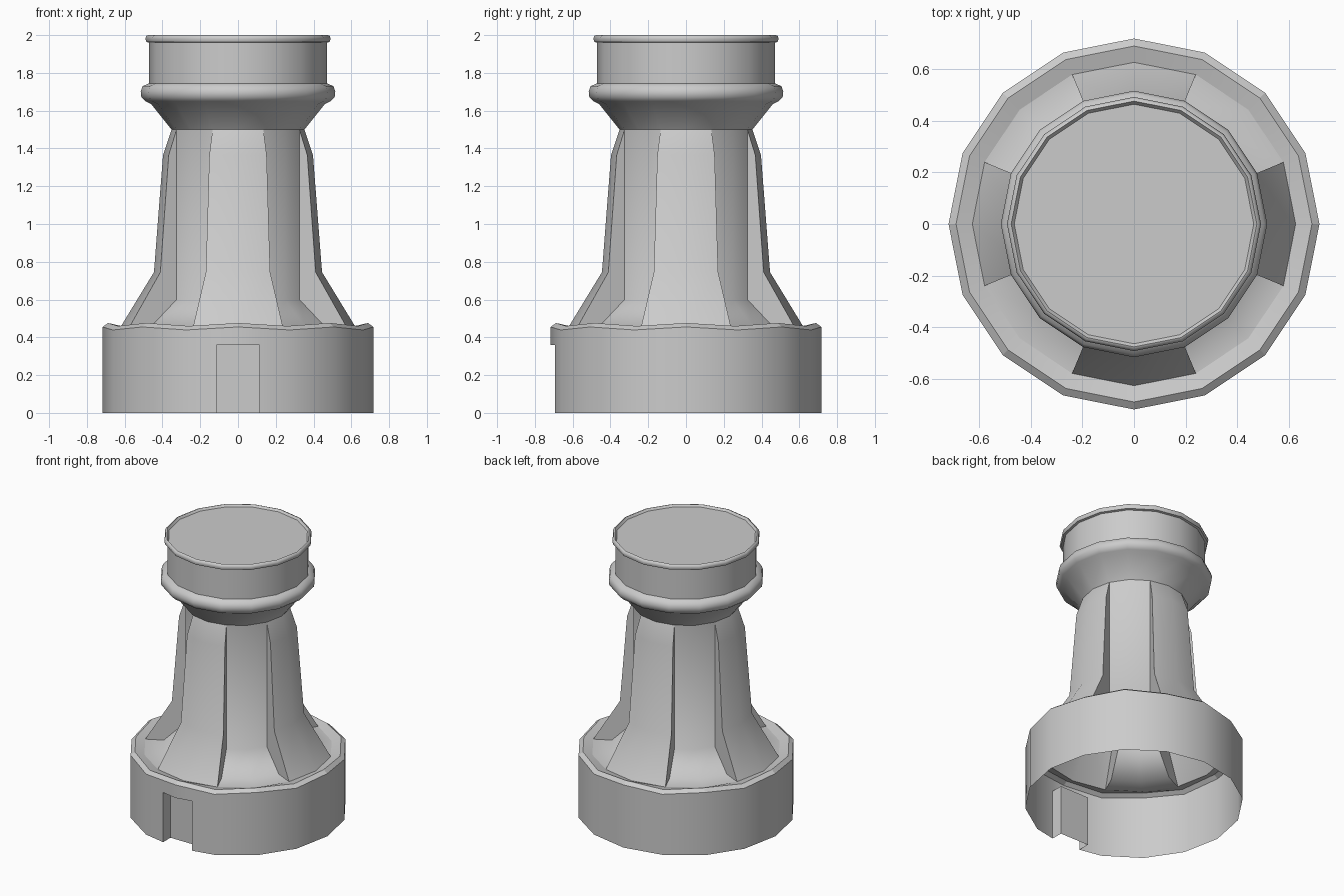
import bpy
import bmesh
from math import cos, sin, pi, radians
from mathutils import Vector

cube = bpy.data.objects.get("Cube")
if cube:
    bpy.data.objects.remove(cube, do_unlink=True)

SIDES = 16
STEP = 2 * pi / SIDES
RADIUS = 0.717
DOOR_HALF, DOOR_TOP, DOOR_BACK = 0.115, 0.36, -0.61

grey = bpy.data.materials.new("plain grey")
grey.use_nodes = True
grey.diffuse_color = (0.6, 0.6, 0.6, 1)
grey.node_tree.nodes["Principled BSDF"].inputs["Base Color"].default_value = (0.6, 0.6, 0.6, 1)


def polar(r, j, z):
    return Vector((r * cos(j * STEP), r * sin(j * STEP), z))


def wave(j):
    # gentle up and down of the rim, alternating from corner to corner
    return 0.008 if j % 2 == 0 else -0.008


def add_face(bm, points):
    bm.faces.new([bm.verts.new(p) for p in points])


def strip(bm, profile, j, wavy=False):
    # one side of a turned form, between corners j and j + 1
    for (r0, z0), (r1, z1) in zip(profile, profile[1:]):
        a, b = (wave(j), wave(j + 1)) if wavy else (0, 0)
        add_face(bm, [polar(r0, j, z0 + a), polar(r0, j + 1, z0 + b),
                      polar(r1, j + 1, z1 + b), polar(r1, j, z1 + a)])


def finish(bm, name, angle):
    bmesh.ops.remove_doubles(bm, verts=bm.verts, dist=0.0005)
    mesh = bpy.data.meshes.new(name)
    bm.to_mesh(mesh)
    bm.free()
    mesh.materials.append(grey)
    obj = bpy.data.objects.new(name, mesh)
    bpy.context.collection.objects.link(obj)
    bpy.ops.object.select_all(action='DESELECT')
    bpy.context.view_layer.objects.active = obj
    obj.select_set(True)
    bpy.ops.object.shade_smooth_by_angle(angle=radians(angle))
    return obj


# Head: flare, rounded collar, drum, top bead and lid
head = [(0.352, 1.5), (0.46, 1.635), (0.49, 1.65), (0.512, 1.672), (0.515, 1.70),
        (0.505, 1.73), (0.47, 1.745), (0.47, 1.96), (0.485, 1.964),
        (0.491, 1.98), (0.485, 1.996), (0.475, 2.0), (0.463, 1.985)]
bm = bmesh.new()
for j in range(SIDES):
    strip(bm, head[::1], j)
add_face(bm, [polar(head[-1][0], j, head[-1][1]) for j in range(SIDES)])
finish(bm, "head", 50)

# Shaft: four raised ribs alternating with four hollow bays
rib = [(0.625, 0.45), (0.445, 0.745), (0.397, 1.365), (0.352, 1.5)]
bay = [(0.625, 0.45), (0.5, 0.455), (0.352, 0.6), (0.352, 1.5)]
bm = bmesh.new()
for j in range(SIDES):
    strip(bm, rib if j % 4 in (0, 3) else bay, j)
    if j % 2:
        # cheek between a rib and a bay; order keeps it facing the bay
        outline = [polar(r, j, z) for r, z in rib + bay[-2:0:-1]]
        add_face(bm, outline if j % 4 == 3 else outline[::-1])
finish(bm, "shaft", 50)

# Base rim: sloped outer edge and a narrow floor
rim = [(RADIUS, 0.447), (0.688, 0.468)]
bm = bmesh.new()
for j in range(SIDES):
    strip(bm, rim, j, True)
    r, z = rim[-1]
    add_face(bm, [polar(r, j, z + wave(j)), polar(r, j + 1, z + wave(j + 1)),
                  polar(0.625, j + 1, 0.45), polar(0.625, j, 0.45)])
finish(bm, "base_rim", 15)

# Base wall: open skirt, with the doorway left out at the front
front = 3 * SIDES // 4
plan = []
for j in range(SIDES):
    here, after = (polar(RADIUS, k, 0.447 + wave(k)) for k in (j, j + 1))
    plan.append(here)
    if j in (front - 1, front):
        side = -DOOR_HALF if j < front else DOOR_HALF
        plan.append(here.lerp(after, (side - here.x) / (after.x - here.x)))
bm = bmesh.new()
for a, b in zip(plan, plan[1:] + plan[:1]):
    mid = (a + b) / 2
    low = DOOR_TOP if mid.y < 0 and abs(mid.x) < DOOR_HALF else 0
    add_face(bm, [(a.x, a.y, low), (b.x, b.y, low), b, a])
finish(bm, "base_wall", 30)

# Doorway: recessed panel with jambs and lintel
jamb_y = min(p.y for p in plan if abs(abs(p.x) - DOOR_HALF) < 0.001)
bm = bmesh.new()
x, y, z = DOOR_HALF, DOOR_BACK, DOOR_TOP
add_face(bm, [(-x, y, 0), (x, y, 0), (x, y, z), (-x, y, z)])
add_face(bm, [(-x, jamb_y, 0), (-x, y, 0), (-x, y, z), (-x, jamb_y, z)])
add_face(bm, [(x, y, 0), (x, jamb_y, 0), (x, jamb_y, z), (x, y, z)])
add_face(bm, [(-x, y, z), (x, y, z), (x, jamb_y, z), (0, -RADIUS, z), (-x, jamb_y, z)])
finish(bm, "doorway", 30)
